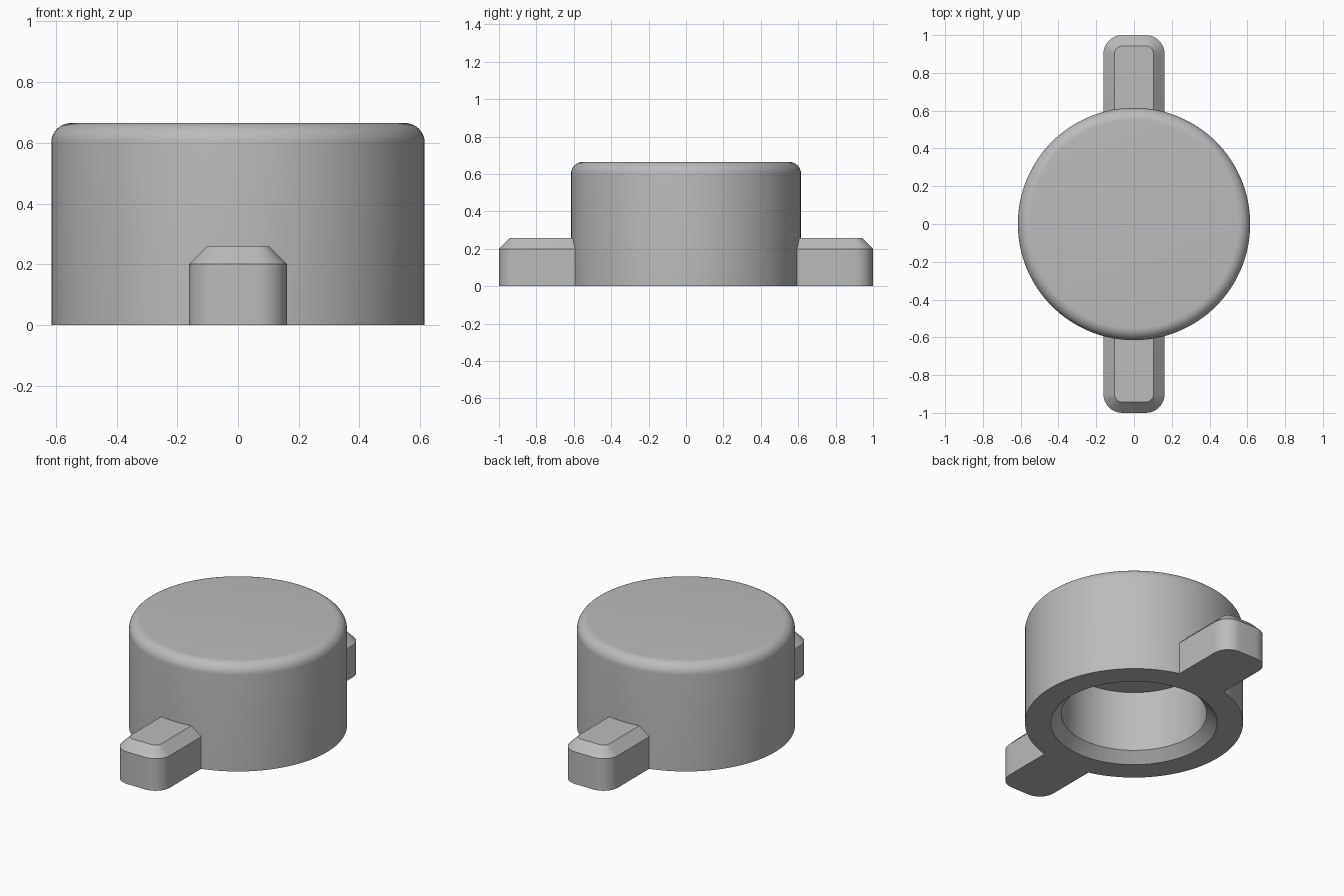
import bpy, bmesh
from math import sin, cos, pi, radians

cube = bpy.data.objects.get("Cube")
if cube:
    bpy.data.objects.remove(cube, do_unlink=True)

SEGMENTS = 128
RADIUS, HEIGHT, FILLET = 0.615, 0.665, 0.065
BORE, MOUTH, CEILING = 0.41, 0.469, 0.435
TAB_HALF, TAB_SIDE, TAB_TOP, CORNER = 0.162, 0.2, 0.258, 0.1

grey = bpy.data.materials.new("plain grey")
grey.use_nodes = True
colour = (0.5, 0.5, 0.5, 1)
grey.diffuse_color = colour
grey.node_tree.nodes["Principled BSDF"].inputs["Base Color"].default_value = colour


def make_object(name, bm):
    bmesh.ops.recalc_face_normals(bm, faces=bm.faces)
    mesh = bpy.data.meshes.new(name)
    bm.to_mesh(mesh)
    bm.free()
    mesh.materials.append(grey)
    obj = bpy.data.objects.new(name, mesh)
    bpy.context.collection.objects.link(obj)
    return obj


def loft(bm, rings):
    """Skin a stack of equal rings and cap both ends."""
    loops = [[bm.verts.new(p) for p in ring] for ring in rings]
    for a, b in zip(loops, loops[1:]):
        for i in range(len(a)):
            j = (i + 1) % len(a)
            bm.faces.new((a[i], a[j], b[j], b[i]))
    bm.faces.new(loops[0])
    bm.faces.new(loops[-1])


def circle(r, z):
    angles = [2 * pi * i / SEGMENTS for i in range(SEGMENTS)]
    return [(r * cos(a), r * sin(a), z) for a in angles]


def tab_outline(inset, z, side):
    """Outline running from inside the wall to a rounded tip."""
    half, tip, r = TAB_HALF - inset, 1 - inset, CORNER - inset
    points = [(half, 0.52)]
    for cx, start in ((half - r, 0), (r - half, pi / 2)):
        for i in range(9):
            a = start + pi / 2 * i / 8
            points.append((cx + r * cos(a), tip - r + r * sin(a)))
    points.append((-half, 0.52))
    return [(x * side, y * side, z) for x, y in points]


# Hollow cap: filleted outside, bore with a chamfered mouth
profile = [(BORE, CEILING), (BORE, MOUTH - BORE), (MOUTH, 0), (RADIUS, 0)]
for i in range(11):
    a = pi / 2 * i / 10
    profile.append((RADIUS - FILLET + FILLET * cos(a), HEIGHT - FILLET + FILLET * sin(a)))
bm = bmesh.new()
loft(bm, [circle(r, z) for r, z in profile])
cap = make_object("cap_body", bm)

# Two opposite grip tabs with bevelled tops, merged into the cap
bevel = TAB_TOP - TAB_SIDE
for name, side in (("back_tab", 1), ("front_tab", -1)):
    bm = bmesh.new()
    loft(bm, [tab_outline(0, 0, side), tab_outline(0, TAB_SIDE, side),
              tab_outline(bevel, TAB_TOP, side)])
    tab = make_object(name, bm)
    tab.hide_render = True
    bpy.context.view_layer.objects.active = cap
    union = cap.modifiers.new(name, "BOOLEAN")
    union.operation, union.solver, union.object = "UNION", "EXACT", tab
    bpy.ops.object.modifier_apply(modifier=union.name)
    bpy.data.objects.remove(tab, do_unlink=True)

bpy.ops.object.select_all(action="DESELECT")
cap.select_set(True)
bpy.context.view_layer.objects.active = cap
bpy.ops.object.shade_smooth_by_angle(angle=radians(30))
